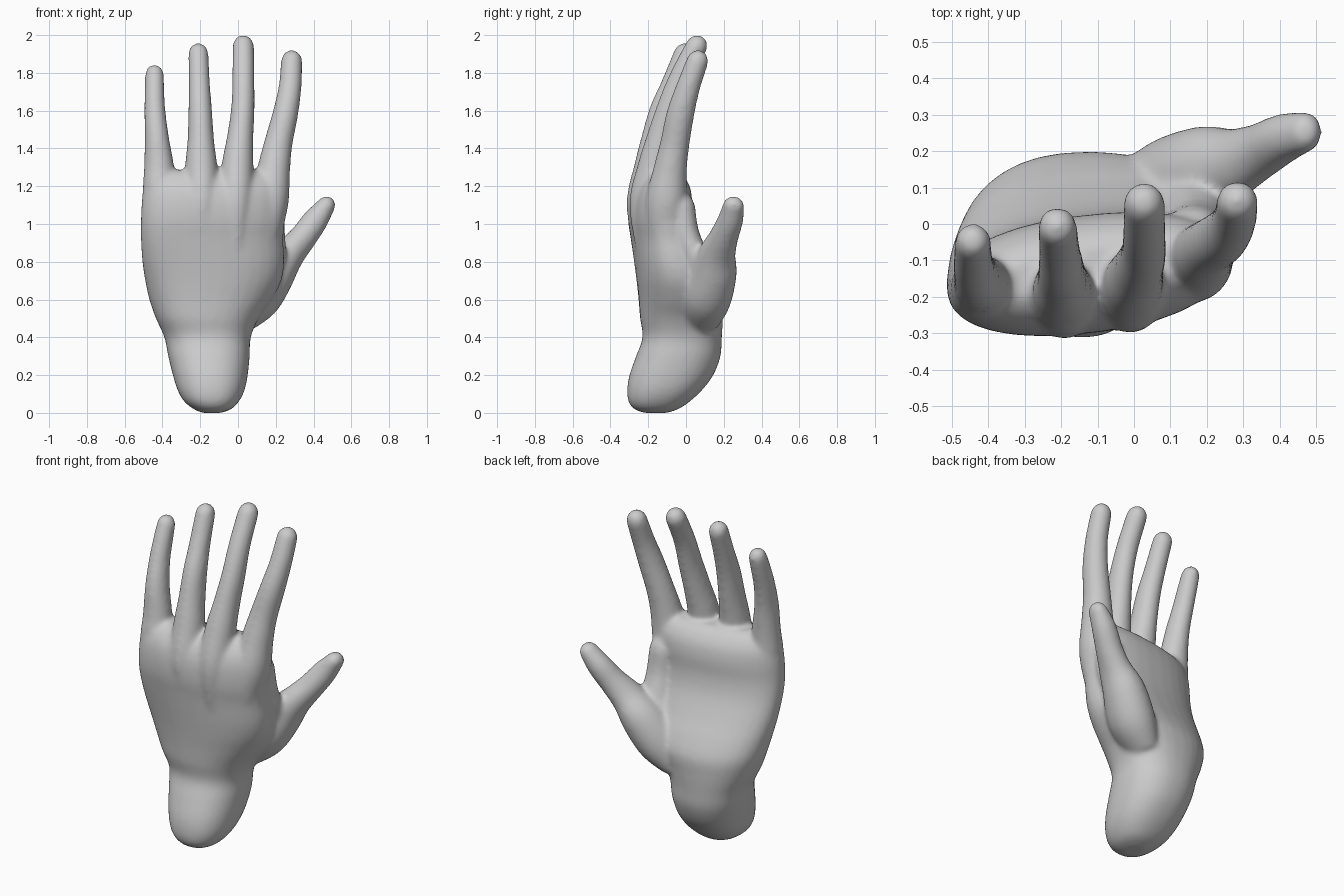
import bpy, bmesh
from math import sin, cos, pi
from mathutils import Vector

bm = bmesh.new()
SIDES = 32


def refine(rows, n=5):
    """Catmull-Rom interpolation of parameter rows."""
    p = [rows[0]] + rows + [rows[-1]]
    out = []
    for i in range(1, len(p) - 2):
        for k in range(n):
            t = k / n
            out.append([0.5 * (2 * b + (c - a) * t + (2 * a - 5 * b + 4 * c - d) * t * t
                               + (3 * b - a - 3 * c + d) * t ** 3)
                        for a, b, c, d in zip(*p[i - 1:i + 3])])
    return out + [list(rows[-1])]


def skin(rings):
    loops = [[bm.verts.new(co) for co in r] for r in rings]
    for a, b in zip(loops, loops[1:]):
        for i in range(SIDES):
            j = (i + 1) % SIDES
            bm.faces.new((a[i], a[j], b[j], b[i]))
    bm.faces.new(loops[0][::-1])
    bm.faces.new(loops[-1])


def oval(c, u, v, e=1.0):
    ring = []
    for i in range(SIDES):
        a = 2 * pi * (i + 0.5) / SIDES
        s, t = sin(a), cos(a)
        sp = lambda q: (abs(q) ** e) * (1 if q > 0 else -1)
        ring.append(c + u * sp(t) + v * sp(s))
    return ring


def digit(rows):
    """Rounded tube; rows are x, y, z, half width, half depth."""
    rows = refine(rows)
    pts = [Vector(r[:3]) for r in rows]
    rings = []
    for i, r in enumerate(rows):
        t = (pts[min(i + 1, len(pts) - 1)] - pts[max(i - 1, 0)]).normalized()
        v = t.cross(Vector((1, 0, 0))).normalized()
        u = v.cross(t)
        rings.append(oval(pts[i], u * r[3], v * r[4]))
    for k in range(1, 7):          # rounded tip
        a = k / 6 * 1.5
        rings.append(oval(pts[-1] + t * r[3] * sin(a) * 1.1, u * r[3] * cos(a), v * r[4] * cos(a)))
    skin(rings)


# wrist and palm: z, x min, x max, y min (back), y max (palm side), slant
palm = [
    (0.00, -0.19, -0.09, -0.22, -0.10, 0),
    (0.02, -0.235, -0.035, -0.275, -0.04, 0),
    (0.06, -0.285, 0.005, -0.305, 0.02, 0),
    (0.12, -0.32, 0.035, -0.312, 0.085, 0),
    (0.20, -0.345, 0.052, -0.30, 0.145, 0),
    (0.30, -0.37, 0.062, -0.265, 0.183, 0),
    (0.40, -0.39, 0.068, -0.23, 0.19, 0),
    (0.50, -0.435, 0.11, -0.243, 0.195, 0.03),
    (0.60, -0.47, 0.18, -0.25, 0.195, 0.05),
    (0.70, -0.492, 0.23, -0.26, 0.155, 0.06),
    (0.80, -0.507, 0.245, -0.272, 0.10, 0.07),
    (0.92, -0.515, 0.24, -0.287, 0.045, 0.09),
    (1.02, -0.515, 0.25, -0.30, 0.025, 0.10),
    (1.12, -0.51, 0.258, -0.297, 0.025, 0.11),
    (1.20, -0.50, 0.255, -0.275, 0.01, 0.12),
    (1.26, -0.47, 0.23, -0.23, -0.03, 0.13),
    (1.285, -0.40, 0.17, -0.19, -0.07, 0.13),
]
rings = []
for z, x0, x1, y0, y1, s in refine(palm, 4):
    hx = (x1 - x0) / 2
    rings.append(oval(Vector(((x0 + x1) / 2, (y0 + y1) / 2, z)),
                      Vector((hx, hx * s, 0)), Vector((0, (y1 - y0) / 2, 0)), 0.88))
skin(rings)

# little, ring, middle and index fingers, then the thumb
digit([(-0.40, -0.15, 0.95, 0.07, 0.08), (-0.415, -0.175, 1.15, 0.088, 0.092),
       (-0.418, -0.165, 1.30, 0.08, 0.080), (-0.43, -0.15, 1.46, 0.064, 0.074),
       (-0.44, -0.115, 1.60, 0.056, 0.064), (-0.442, -0.075, 1.72, 0.052, 0.058),
       (-0.442, -0.05, 1.79, 0.050, 0.052)])
digit([(-0.18, -0.18, 0.85, 0.06, 0.09), (-0.19, -0.21, 1.10, 0.088, 0.105),
       (-0.195, -0.185, 1.30, 0.085, 0.09), (-0.197, -0.155, 1.45, 0.070, 0.082),
       (-0.20, -0.12, 1.60, 0.063, 0.074), (-0.205, -0.07, 1.74, 0.057, 0.062),
       (-0.21, -0.01, 1.90, 0.054, 0.056)])
digit([(-0.01, -0.17, 0.85, 0.06, 0.09), (-0.01, -0.195, 1.10, 0.088, 0.105),
       (-0.003, -0.165, 1.30, 0.085, 0.092), (0.012, -0.125, 1.46, 0.070, 0.082),
       (0.026, -0.08, 1.62, 0.062, 0.073), (0.028, -0.025, 1.78, 0.059, 0.062),
       (0.028, 0.055, 1.94, 0.057, 0.058)])
digit([(0.13, -0.11, 0.85, 0.07, 0.09), (0.165, -0.105, 1.10, 0.10, 0.11),
       (0.188, -0.085, 1.28, 0.088, 0.090), (0.212, -0.06, 1.42, 0.076, 0.078),
       (0.25, -0.03, 1.58, 0.068, 0.074), (0.275, 0.01, 1.72, 0.061, 0.064),
       (0.284, 0.06, 1.86, 0.057, 0.058)])
digit([(0.0, 0.06, 0.50, 0.09, 0.12), (0.10, 0.10, 0.61, 0.125, 0.14),
       (0.19, 0.145, 0.74, 0.115, 0.125), (0.27, 0.165, 0.84, 0.085, 0.10),
       (0.345, 0.20, 0.93, 0.073, 0.078), (0.41, 0.235, 1.02, 0.068, 0.068),
       (0.465, 0.252, 1.095, 0.050, 0.058)])

# web of skin between thumb and index finger
digit([(0.08, 0.03, 0.70, 0.10, 0.09), (0.16, 0.05, 0.80, 0.09, 0.075),
       (0.17, 0.0, 0.95, 0.08, 0.07), (0.165, -0.02, 1.08, 0.08, 0.07)])

bmesh.ops.recalc_face_normals(bm, faces=bm.faces)
me = bpy.data.meshes.new("hand")
bm.to_mesh(me)
bm.free()
hand = bpy.data.objects.new("hand", me)
bpy.context.collection.objects.link(hand)

# fuse the parts into one skin and soften the joins
rm = hand.modifiers.new("fuse", 'REMESH')
rm.mode = 'VOXEL'
rm.voxel_size = 0.012
rm.use_smooth_shade = True
sm = hand.modifiers.new("soften", 'SMOOTH')
sm.factor = 0.5
sm.iterations = 14
